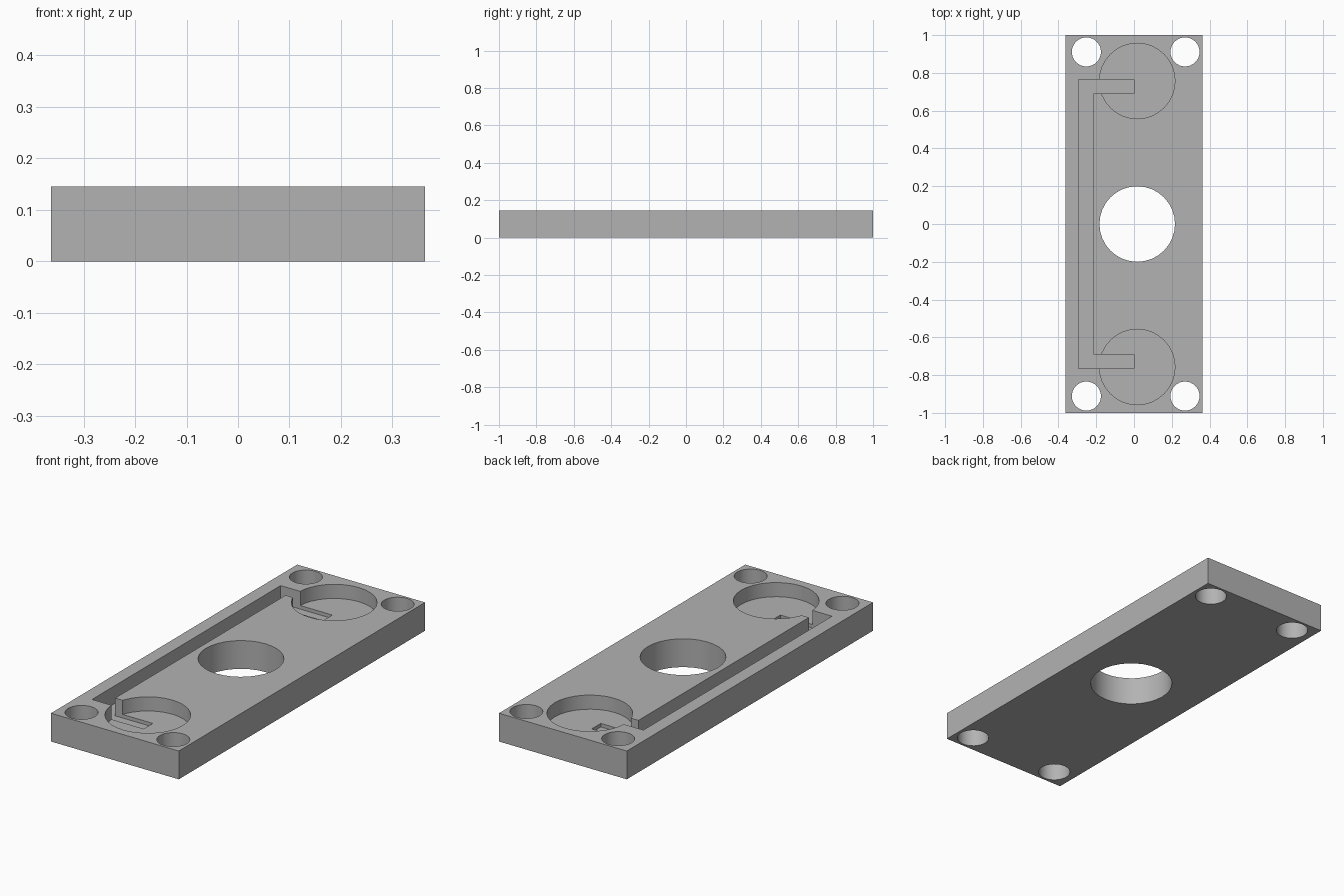
import bpy
import bmesh

WIDTH, LENGTH, HEIGHT = 0.727, 2.0, 0.1455
POCKET_FLOOR = HEIGHT - 0.0727
CHANNEL_FLOOR = HEIGHT - 0.091
CENTRE_X = 0.017
SIDES = 32

if "Cube" in bpy.data.objects:
    bpy.data.objects.remove(bpy.data.objects["Cube"], do_unlink=True)

grey = bpy.data.materials.new("plain grey")
grey.use_nodes = True
colour = (0.45, 0.45, 0.45, 1)
grey.diffuse_color = colour
grey.node_tree.nodes["Principled BSDF"].inputs["Base Color"].default_value = colour


def prism(name, outline, bottom, top):
    """Extrude a flat outline between two heights."""
    bm = bmesh.new()
    face = bm.faces.new([bm.verts.new((x, y, bottom)) for x, y in outline])
    moved = bmesh.ops.extrude_face_region(bm, geom=[face])["geom"]
    verts = [v for v in moved if isinstance(v, bmesh.types.BMVert)]
    bmesh.ops.translate(bm, verts=verts, vec=(0, 0, top - bottom))
    bmesh.ops.recalc_face_normals(bm, faces=bm.faces)
    mesh = bpy.data.meshes.new(name)
    bm.to_mesh(mesh)
    bm.free()
    mesh.materials.append(grey)
    obj = bpy.data.objects.new(name, mesh)
    bpy.context.collection.objects.link(obj)
    return obj


def cylinder(name, x, y, radius, bottom):
    """Round cutter that reaches above the plate."""
    bpy.ops.mesh.primitive_cylinder_add(vertices=SIDES, radius=radius, depth=0.4,
                                        location=(x, y, bottom + 0.2))
    obj = bpy.context.object
    obj.name = name
    obj.data.materials.append(grey)
    return obj


def cut(target, cutter):
    """Subtract the cutter and remove it."""
    cutter.hide_render = True
    mod = target.modifiers.new("cut", 'BOOLEAN')
    mod.operation = 'DIFFERENCE'
    mod.solver = 'EXACT'
    mod.object = cutter
    bpy.context.view_layer.objects.active = target
    bpy.ops.object.modifier_apply(modifier=mod.name)
    bpy.data.objects.remove(cutter, do_unlink=True)


# Base plate
w, l = WIDTH / 2, LENGTH / 2
plate = prism("plate", [(-w, -l), (w, -l), (w, l), (-w, l)], 0, HEIGHT)

# Large through hole in the middle
cut(plate, cylinder("centre_hole", CENTRE_X, 0, 0.2, -0.1))

# Shallow round pockets and corner holes at both ends
for end in (-1, 1):
    cut(plate, cylinder("pocket", CENTRE_X, end * 0.757, 0.2, POCKET_FLOOR))
    for x in (-0.252, 0.27):
        cut(plate, cylinder("corner_hole", x, end * 0.911, 0.077, -0.1))

# U-shaped channel joining the two pockets
left, inner, tip = -0.294, -0.214, 0.0
far, near = 0.766, 0.692
channel = [(left, -far), (tip, -far), (tip, -near), (inner, -near),
           (inner, near), (tip, near), (tip, far), (left, far)]
cut(plate, prism("channel", channel, CHANNEL_FLOOR, HEIGHT + 0.1))

# Smooth hole walls, sharp rims
bpy.ops.object.select_all(action='DESELECT')
plate.select_set(True)
bpy.context.view_layer.objects.active = plate
bpy.ops.object.shade_smooth_by_angle(angle=0.52)
